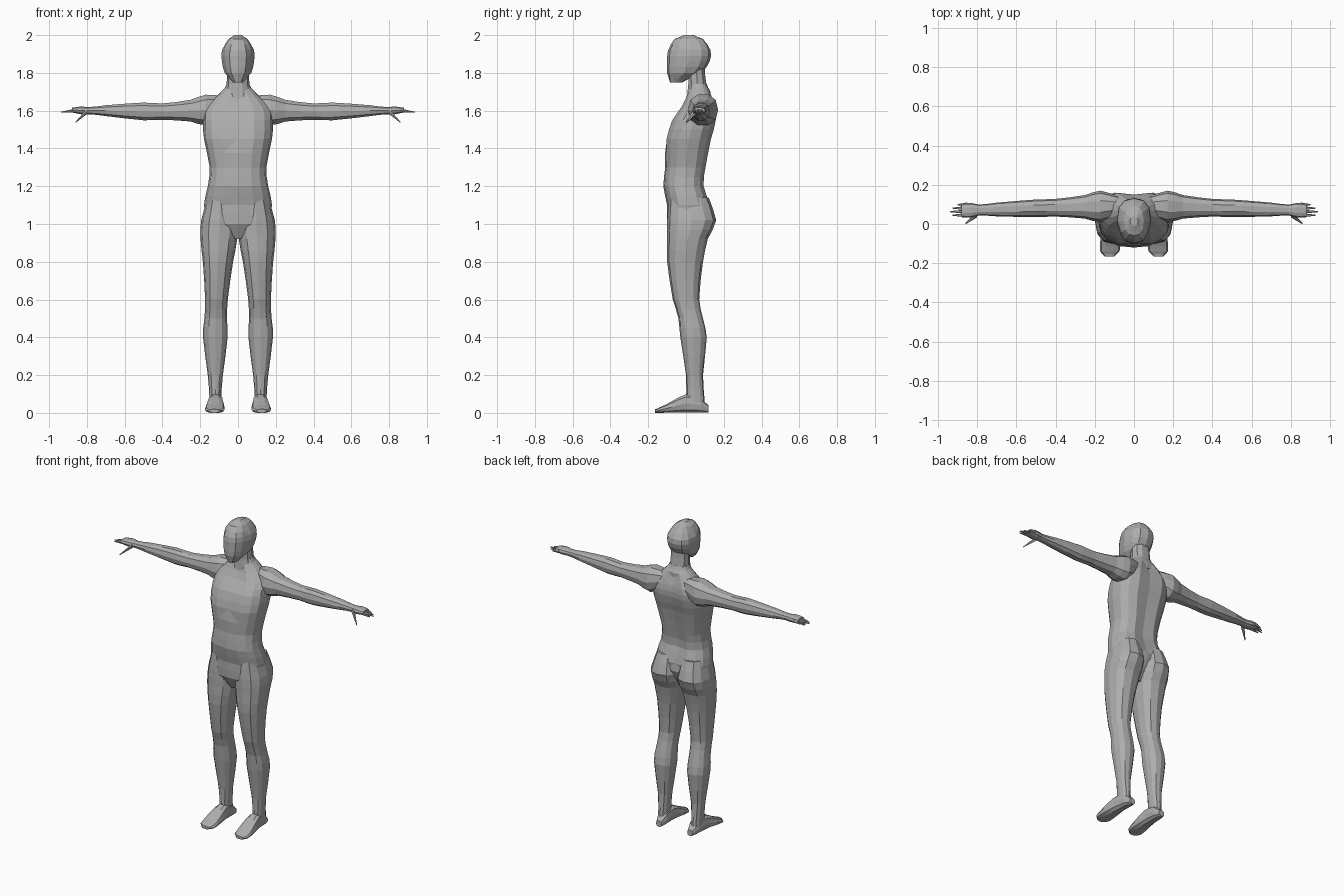
import bpy, bmesh, math
from mathutils import Vector

cube = bpy.data.objects.get("Cube")
if cube:
    bpy.data.objects.remove(cube)

grey = bpy.data.materials.new("plain grey")
grey.use_nodes = True
tone = (.42, .42, .42, 1)
grey.diffuse_color = tone
grey.node_tree.nodes["Principled BSDF"].inputs["Base Color"].default_value = tone

# Placing a station, a sideways offset and a depth along each axis
AXES = {
    "along_x": lambda station, side, depth: Vector((station, side, depth)),
    "along_y": lambda station, side, depth: Vector((side, station, depth)),
    "along_z": lambda station, side, depth: Vector((side, depth, station)),
}


def power(value, exponent):
    return math.copysign(abs(value) ** exponent, value)


def middle_row(before, start, end, after):
    """Smooth in-between section; stations stay halfway."""
    row = [(b + c) / 2 + (b + c - a - d) / 16
           for a, b, c, d in zip(before, start, end, after)]
    row[0] = (start[0] + end[0]) / 2
    return row


def refine(rows):
    padded = [rows[0], *rows, rows[-1]]
    result = []
    for group in zip(padded, padded[1:], padded[2:], padded[3:]):
        result += [group[1], middle_row(*group)]
    return result + [rows[-1]]


def loft(name, axis, rows, sides=12, centre=lambda station: 0, base=0,
         square=.85, flip=1, shape=None):
    """Skin rounded sections given as (station, half width, low, high)."""
    bm = bmesh.new()
    loops = []
    for station, width, low, high in refine(rows):
        loop = []
        for i in range(sides):
            angle = math.tau * i / sides
            side = centre(station) + width * power(math.cos(angle), square)
            depth = (low + high) / 2 + (high - low) / 2 * power(math.sin(angle), square)
            point = AXES[axis](station, side, depth + base)
            if shape:
                shape(point)
            point.x *= flip
            loop.append(bm.verts.new(point))
        loops.append(loop)
    for lower, upper in zip(loops, loops[1:]):
        for i in range(sides):
            j = (i + 1) % sides
            bm.faces.new((lower[i], lower[j], upper[j], upper[i]))
    bm.faces.new(loops[0])
    bm.faces.new(loops[-1])
    bmesh.ops.triangulate(bm, faces=bm.faces[:])
    bmesh.ops.recalc_face_normals(bm, faces=bm.faces[:])
    mesh = bpy.data.meshes.new(name)
    bm.to_mesh(mesh)
    bm.free()
    mesh.materials.append(grey)
    obj = bpy.data.objects.new(name, mesh)
    bpy.context.collection.objects.link(obj)


def torso_shape(point):
    """Groove along the spine and a dip between the chest muscles."""
    if abs(point.x) < .01 and 1.1 < point.z < 1.66:
        if point.y > .05:
            point.y -= .016
        elif point.z > 1.4:
            point.y += .01


def head_shape(point):
    """Narrow the face toward the front."""
    if point.y < -.04:
        point.x *= .88


# Trunk, neck and head
torso = [
    (.92, .03, -.06, .05), (1, .15, -.1, .1), (1.1, .18, -.1, .13),
    (1.2, .16, -.12, .1), (1.3, .15, -.11, .11), (1.45, .18, -.11, .14),
    (1.55, .185, -.08, .165), (1.62, .17, -.03, .16), (1.7, .09, .01, .13),
    (1.74, .06, .02, .11)]
neck = [(1.65, .08, 0, .14), (1.74, .06, .01, .11), (1.84, .06, .01, .1)]
head = [
    (1.75, .03, -.085, -.02), (1.8, .07, -.1, .08), (1.86, .085, -.1, .125),
    (1.92, .085, -.095, .13), (1.98, .05, -.06, .09), (2, .02, -.01, .04)]
loft("torso", "along_z", torso, sides=16, square=.8, shape=torso_shape)
loft("neck", "along_z", neck, sides=10)
loft("head", "along_z", head, square=.8, shape=head_shape)

# Limbs, described for the left side; arm heights are relative to the shoulder line
arm_height = 1.6
leg = [
    (1.14, .07, -.09, .12), (1.02, .098, -.1, .16), (.92, .097, -.1, .115),
    (.8, .08, -.1, .09), (.6, .06, -.07, .07), (.5, .06, -.04, .09),
    (.4, .065, -.03, .11), (.2, .04, 0, .09), (.05, .03, 0, .1)]
foot = [
    (.12, .02, 0, .04), (.08, .034, 0, .08), (0, .04, 0, .1),
    (-.08, .05, 0, .06), (-.14, .05, 0, .03), (-.165, .025, 0, .02)]
arm = [
    (.08, .05, -.03, .08), (.17, .08, -.08, .088), (.25, .06, -.06, .06),
    (.4, .045, -.05, .04), (.5, .045, -.053, .045), (.7, .035, -.03, .03),
    (.79, .028, -.02, .02), (.83, .037, -.02, .023), (.88, .034, -.01, .016)]
finger_tips = {"index": .925, "middle": .938, "ring": .925, "little": .9}

for side, flip in (("left", 1), ("right", -1)):
    loft(side + "_leg", "along_z", leg, flip=flip,
         centre=lambda z: .12 - .04 * max(0, z - .45))
    loft(side + "_foot", "along_y", foot, sides=10, square=.75, flip=flip,
         centre=lambda y: .118 - .04 * y)
    loft(side + "_arm", "along_x", arm, sides=10, base=arm_height, flip=flip,
         centre=lambda x: .095 - .03 * x)
    # Tapered fingers, evenly spread across the palm
    for index, (name, tip) in enumerate(finger_tips.items()):
        spread = .045 + .018 * index
        finger = [(.85, .011, -.008, .014), (tip, .003, -.011, -.005)]
        loft(f"{side}_{name}_finger", "along_x", finger, sides=6, base=arm_height,
             flip=flip, centre=lambda x: spread)
    # Thumb slanting forward and down
    thumb = [(.8, .016, -.02, .012), (.86, .004, -.065, -.058)]
    loft(side + "_thumb", "along_x", thumb, sides=6, base=arm_height, flip=flip,
         centre=lambda x: .05 - .8 * (x - .8))
